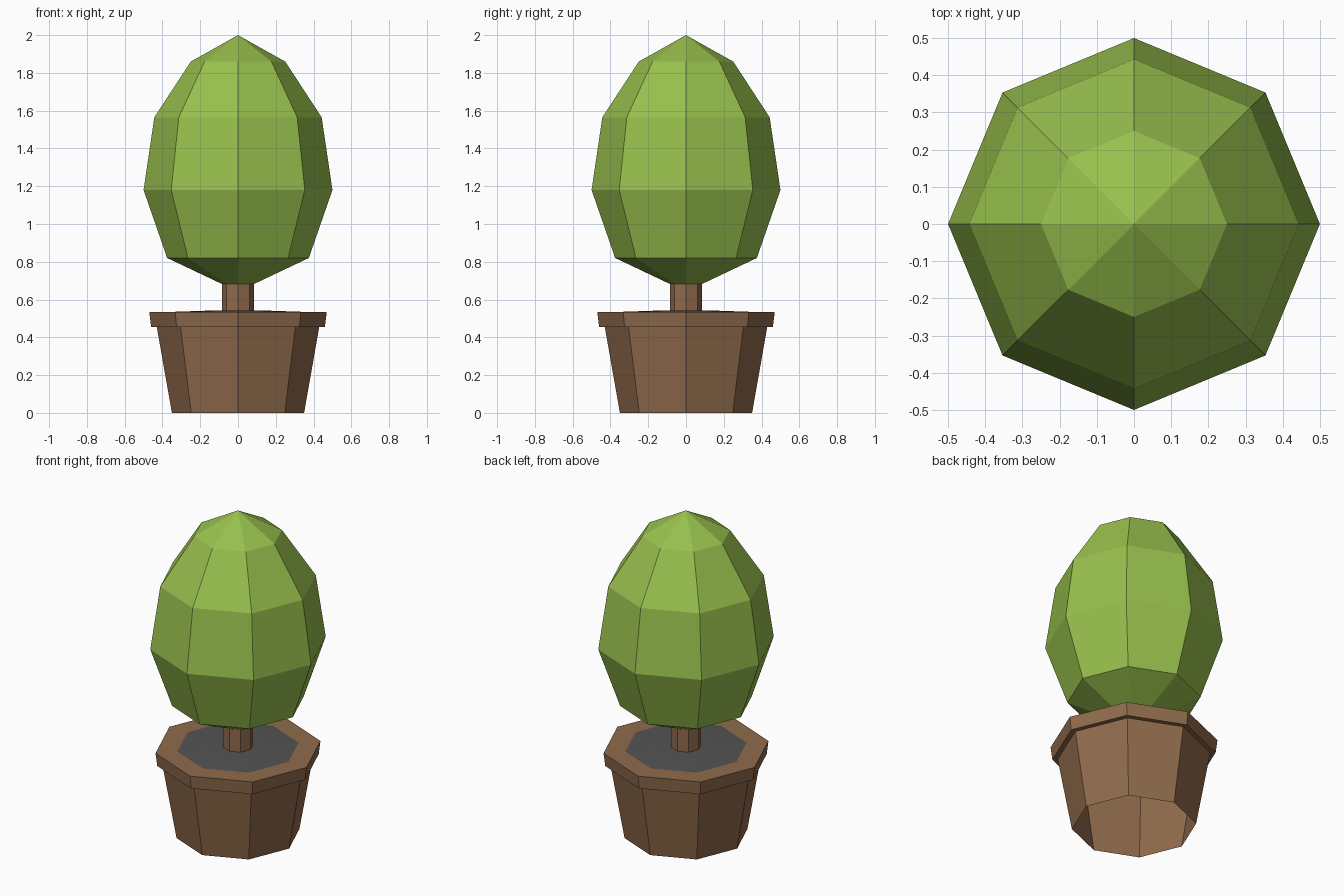
import bpy, bmesh, math

if "Cube" in bpy.data.objects:
    bpy.data.objects.remove(bpy.data.objects["Cube"])

SIDES = 8


def material(name, rgb):
    # sRGB 0-255 to linear
    lin = [((c / 255 + 0.055) / 1.055) ** 2.4 for c in rgb]
    m = bpy.data.materials.new(name)
    m.diffuse_color = (*lin, 1)
    m.use_nodes = True
    m.node_tree.nodes["Principled BSDF"].inputs["Base Color"].default_value = m.diffuse_color
    return m


def lathe(name, profile, mat):
    """Turn a (radius, z) profile, listed bottom to top, into an eight-sided solid."""
    bm = bmesh.new()
    rings = []
    for r, z in profile:
        if r == 0:
            rings.append([bm.verts.new((0, 0, z))] * SIDES)
        else:
            rings.append([bm.verts.new((r * math.cos(math.tau * k / SIDES),
                                        r * math.sin(math.tau * k / SIDES), z))
                          for k in range(SIDES)])
    for low, high in zip(rings, rings[1:]):
        for k in range(SIDES):
            n = (k + 1) % SIDES
            corners = list(dict.fromkeys((low[k], low[n], high[n], high[k])))
            bm.faces.new(corners)
    mesh = bpy.data.meshes.new(name)
    bm.to_mesh(mesh)
    bm.free()
    mesh.materials.append(mat)
    obj = bpy.data.objects.new(name, mesh)
    bpy.context.collection.objects.link(obj)
    return obj


green = material("leaf green", (152, 192, 77))
brown = material("clay brown", (144, 107, 76))
grey = material("soil grey", (84, 84, 84))

# Pot with overhanging rim, open underneath
lathe("pot", [(0.35, 0), (0.43, 0.455), (0.46, 0.455), (0.47, 0.535), (0.345, 0.535)], brown)
# Slightly domed soil
lathe("soil", [(0.345, 0.535), (0.17, 0.541), (0, 0.543)], grey)
# Trunk, running up into the foliage
lathe("trunk", [(0.085, 0.53), (0.085, 0.72)], brown)
# Egg-shaped clipped bush
lathe("foliage", [(0, 0.642), (0.375, 0.82), (0.5, 1.18), (0.443, 1.565),
                  (0.25, 1.86), (0, 2.0)], green)
